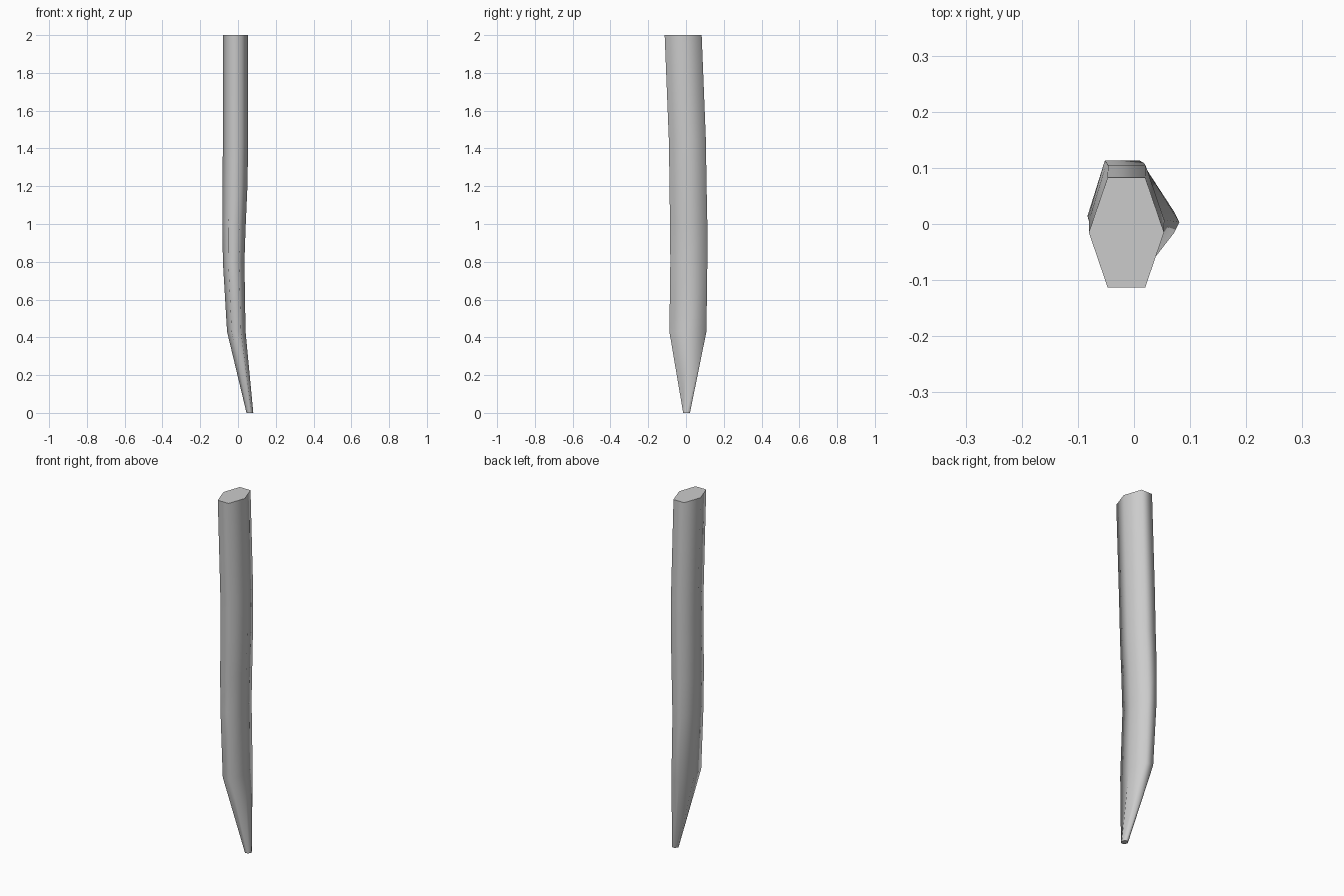
import bpy, bmesh, math

if "Cube" in bpy.data.objects:
    bpy.data.objects.remove(bpy.data.objects["Cube"])

# Cross-sections up the stake: z, centre x, centre y, half width x, half width y
SECTIONS = [
    (0.00, 0.063, 0.003, 0.018, 0.018),
    (0.43, -0.009, 0.010, 0.049, 0.098),
    (0.80, -0.023, 0.015, 0.057, 0.098),
    (1.00, -0.021, 0.014, 0.062, 0.099),
    (1.20, -0.016, 0.011, 0.066, 0.098),
    (1.45, -0.013, 0.007, 0.067, 0.098),
    (2.00, -0.0135, -0.015, 0.067, 0.098),
]
SIDES = 6


def loft(name, sections):
    """Hexagonal rings bridged into a closed shaft."""
    bm = bmesh.new()
    rings = []
    for z, cx, cy, hx, hy in sections:
        ring = []
        for i in range(SIDES):
            a = math.tau * i / SIDES
            ring.append(bm.verts.new((cx + hx * math.cos(a),
                                      cy + hy * math.sin(a) / math.sin(math.pi / 3), z)))
        rings.append(ring)
    for low, high in zip(rings, rings[1:]):
        for i in range(SIDES):
            j = (i + 1) % SIDES
            bm.faces.new((low[i], low[j], high[j], high[i])).smooth = True
    # Flat end caps with crisp rims
    for cap in (bm.faces.new(rings[0][::-1]), bm.faces.new(rings[-1])):
        for edge in cap.edges:
            edge.smooth = False
    mesh = bpy.data.meshes.new(name)
    bm.to_mesh(mesh)
    bm.free()
    obj = bpy.data.objects.new(name, mesh)
    bpy.context.collection.objects.link(obj)
    return obj


# Bent wooden stake with a tapered tip
loft("stake", SECTIONS)
